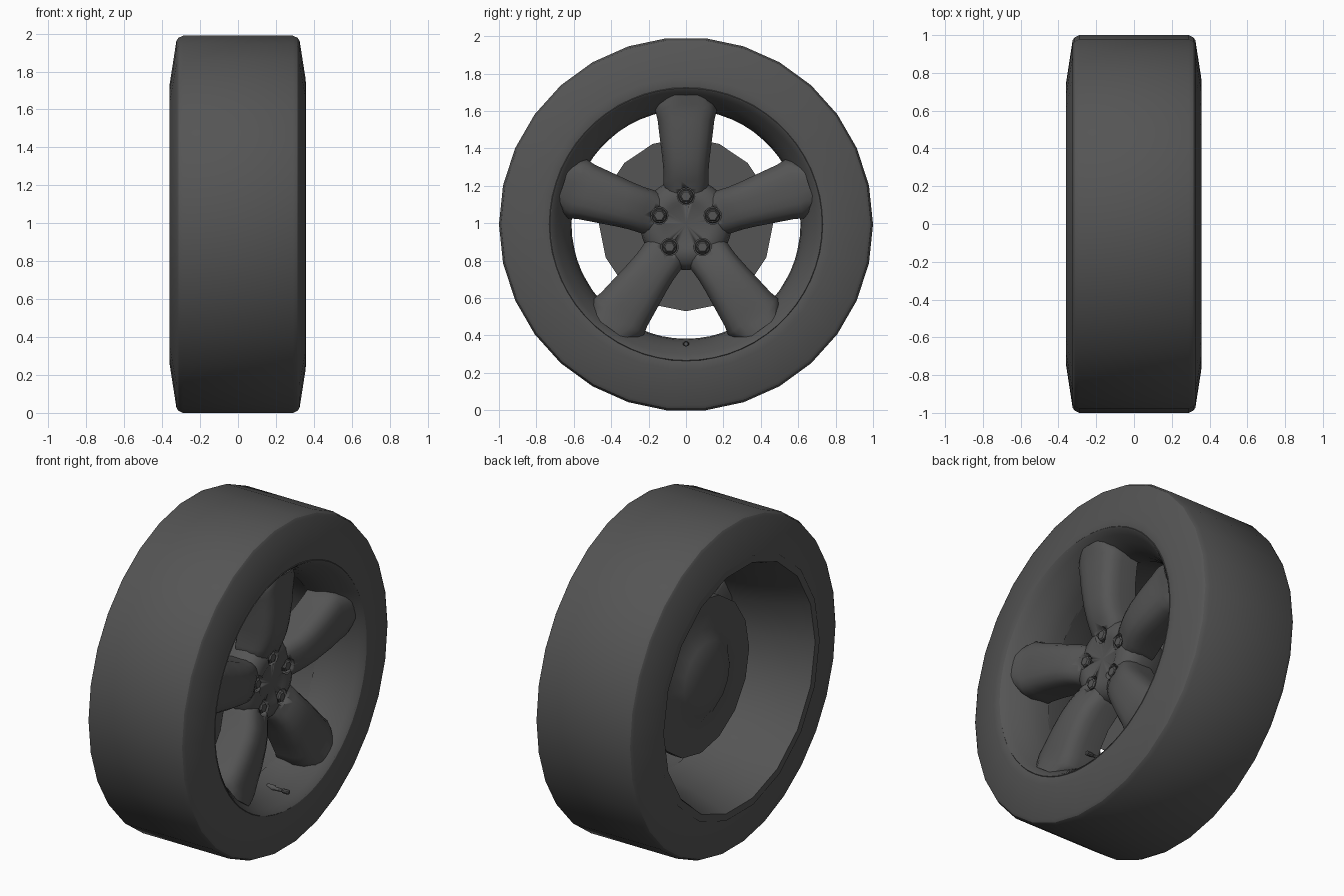
import bpy, bmesh, math
from mathutils import Vector

if "Cube" in bpy.data.objects:
    bpy.data.objects.remove(bpy.data.objects["Cube"])

CZ = 0.9945  # axle height
mat = bpy.data.materials.new("dark_grey")
mat.diffuse_color = (0.09, 0.09, 0.09, 1)
mat.use_nodes = True
mat.node_tree.nodes["Principled BSDF"].inputs["Base Color"].default_value = mat.diffuse_color


def polar(x, r, a, t=0.0):
    return Vector((x, r * math.cos(a) - t * math.sin(a), CZ + r * math.sin(a) + t * math.cos(a)))


def finish(name, bm, angle=35):
    me = bpy.data.meshes.new(name)
    bm.to_mesh(me)
    bm.free()
    me.materials.append(mat)
    ob = bpy.data.objects.new(name, me)
    bpy.context.collection.objects.link(ob)
    select(ob)
    bpy.ops.object.shade_smooth_by_angle(angle=math.radians(angle))
    return ob


def select(ob):
    bpy.ops.object.select_all(action='DESELECT')
    ob.select_set(True)
    bpy.context.view_layer.objects.active = ob


def lathe(name, profile, n, angle=35):
    # spin an (x, radius) profile round the axle
    bm = bmesh.new()
    rings = [[bm.verts.new(polar(x, r, 2 * math.pi * j / n)) for j in range(n)] for x, r in profile]
    for a, b in zip(rings, rings[1:]):
        for j in range(n):
            k = (j + 1) % n
            bm.faces.new((a[j], a[k], b[k], b[j]))
    bmesh.ops.remove_doubles(bm, verts=bm.verts[:], dist=1e-5)
    return finish(name, bm, angle)


def loft(name, rings, angle=35):
    # skin closed sections and cap both ends
    bm = bmesh.new()
    vs = [[bm.verts.new(p) for p in ring] for ring in rings]
    n = len(vs[0])
    for a, b in zip(vs, vs[1:]):
        for j in range(n):
            k = (j + 1) % n
            bm.faces.new((a[j], a[k], b[k], b[j]))
    bm.faces.new(vs[0])
    bm.faces.new(vs[-1])
    bmesh.ops.recalc_face_normals(bm, faces=bm.faces[:])
    return finish(name, bm, angle)


def rod(name, ang, rad, sections, n):
    # small turned part parallel to the axle: sections are (x, radius)
    c = polar(0, rad, ang)
    return loft(name, [[c + Vector((x, r * math.cos(2 * math.pi * j / n), r * math.sin(2 * math.pi * j / n)))
                        for j in range(n)] for x, r in sections])


def cut(ob, cutter):
    m = ob.modifiers.new("pocket", 'BOOLEAN')
    m.operation = 'DIFFERENCE'
    m.solver = 'EXACT'
    m.object = cutter
    select(ob)
    bpy.ops.object.modifier_apply(modifier=m.name)


# tyre
lathe("tyre", [(-.36, .745), (-.325, .972), (-.315, .988), (-.29, 1), (.29, 1),
               (.315, .988), (.325, .972), (.355, .78), (.358, .75), (.352, .725)], 30, 30)

# rim: front dish and rear barrel
lathe("rim_dish", [(.35, .735), (.357, .728), (.347, .715), (.32, .695), (.275, .665),
                   (.22, .637), (.16, .618), (.1, .612)], 60, 40)
lathe("rim_barrel", [(.11, .62), (.02, .625), (-.14, .655), (-.31, .71), (-.36, .728), (-.361, .77)], 18, 40)

# hub
hub = lathe("hub", [(-.05, 0), (-.05, .2), (.04, .235), (.14, .245), (.19, .235), (.22, .21),
                    (.236, .17), (.238, .13), (.228, .11), (.228, 0)], 40)

# brake disc with rear dome
lathe("brake_disc", [(-.17, 0), (-.165, .12), (-.14, .22), (-.1, .28), (-.1, .465),
                     (-.04, .465), (-.04, 0)], 16)

# spokes and wheel nuts: stations are (radius, half width, front x, back x)
stations = [(.13, .085, .228, .06), (.19, .12, .245, .06), (.23, .12, .265, .06), (.28, .12, .285, .07),
            (.35, .126, .3, .09), (.46, .14, .31, .1), (.56, .152, .312, .1), (.61, .165, .312, .1),
            (.64, .155, .316, .1), (.69, .115, .325, .12)]
half = [(.93, 0), (1, .03), (1, .55), (.93, .75), (.78, .9), (.5, .975), (.2, 1)]
section = half + [(-w, h) for w, h in reversed(half)]
for i in range(5):
    a = math.radians(90 + 72 * i)
    spoke = loft(f"spoke_{i + 1}", [[polar(xb + h * (xf - xb), r, a, w * hw) for w, h in section]
                                    for r, hw, xf, xb in stations], 40)
    cutter = rod("pocket_cutter", a, .15, [(.175, .046), (.4, .046)], 20)
    cutter.hide_render = True
    cut(spoke, cutter)
    cut(hub, cutter)
    bpy.data.objects.remove(cutter)
    rod(f"nut_base_{i + 1}", a, .15, [(.16, .041), (.2, .041), (.207, .036)], 16)
    rod(f"nut_{i + 1}", a, .15, [(.19, .034), (.23, .034), (.238, .026)], 6)

# valve stem
rod("valve", math.radians(270), .64, [(.2, .017), (.24, .017), (.25, .01), (.3, .01),
                                      (.305, .014), (.34, .014), (.345, .01)], 10)
